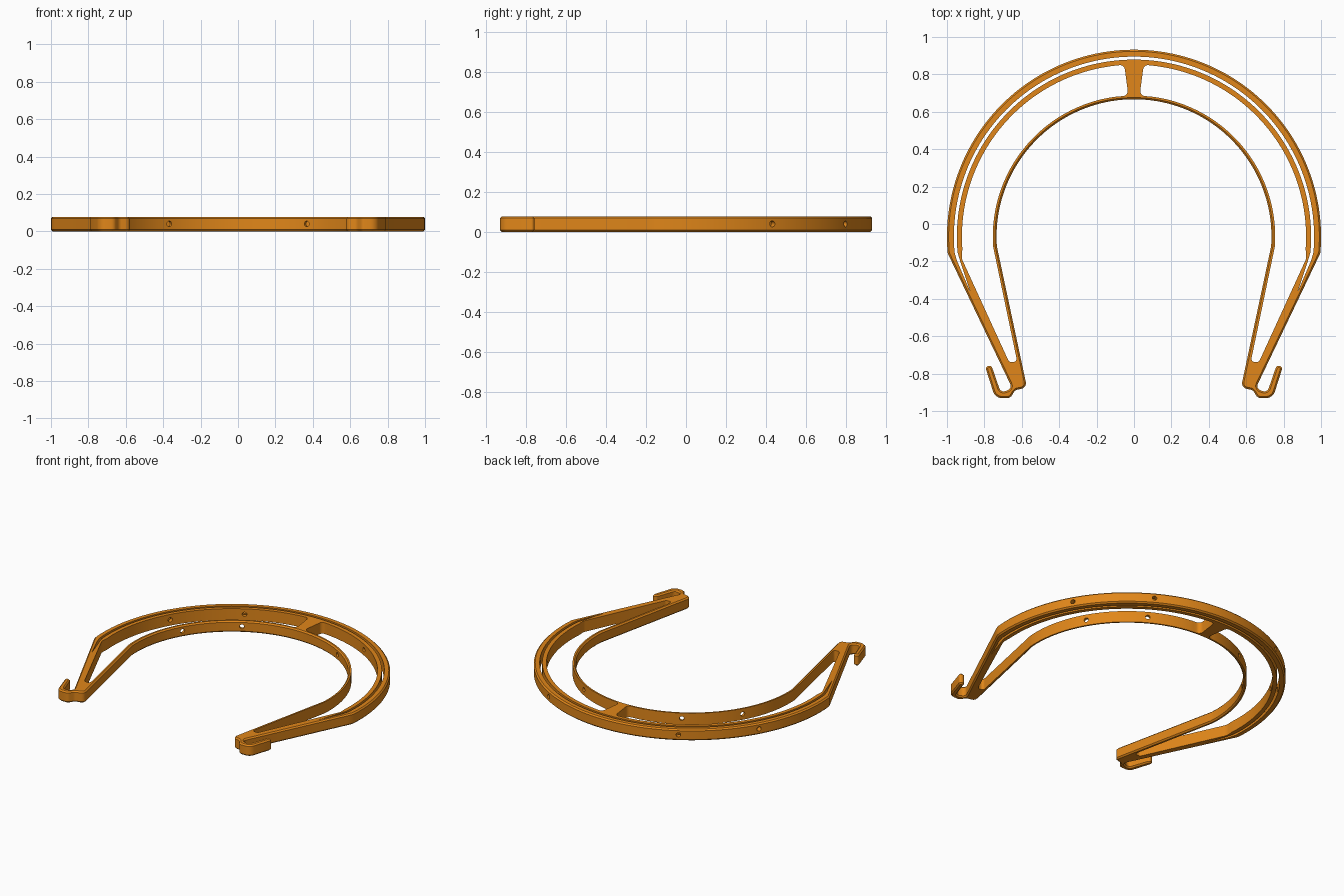
import bpy, bmesh, math
from mathutils import Vector, Matrix

if "Cube" in bpy.data.objects:
    bpy.data.objects.remove(bpy.data.objects["Cube"])

CY, H = -0.068, 0.078      # centre of the arcs, height of the band


def arc(r, a0, a1, step=2.0):
    n = max(1, round(abs(a1 - a0) / step))
    out = []
    for i in range(n + 1):
        a = math.radians(a0 + (a1 - a0) * i / n)
        out.append((r * math.cos(a), CY + r * math.sin(a), 0))
    return out


def fillet(pts, seg=6):
    """Round every (x, y, radius) corner of a closed polygon."""
    out = []
    for i, (x, y, r) in enumerate(pts):
        p = Vector((x, y))
        if r == 0:
            out.append(p)
            continue
        a = (Vector(pts[i - 1][:2]) - p)
        b = (Vector(pts[(i + 1) % len(pts)][:2]) - p)
        half = a.angle(b) / 2
        t = min(r / math.tan(half), a.length * 0.48, b.length * 0.48)
        r = t * math.tan(half)
        a.normalize()
        b.normalize()
        c = p + (a + b).normalized() * (r / math.sin(half))
        u, v = p + a * t - c, p + b * t - c
        turn = math.atan2(u.x * v.y - u.y * v.x, u.dot(v))
        for k in range(seg + 1):
            out.append(c + Matrix.Rotation(turn * k / seg, 2) @ u)
    return out


def inset(pts, d):
    out = []
    for i, p in enumerate(pts):
        e0 = (p - pts[i - 1]).normalized()
        e1 = (pts[(i + 1) % len(pts)] - p).normalized()
        n0, n1 = Vector((-e0.y, e0.x)), Vector((-e1.y, e1.x))
        m = (n0 + n1).normalized()
        out.append(p + m * (d / max(m.dot(n0), 0.5)))
    return out


def prism(bm, layers):
    """Skin a stack of equal-length outlines [(points, z), ...]."""
    rings = [[bm.verts.new((p.x, p.y, z)) for p in pts] for pts, z in layers]
    n = len(rings[0])
    for lo, hi in zip(rings, rings[1:]):
        for i in range(n):
            j = (i + 1) % n
            bm.faces.new((lo[i], lo[j], hi[j], hi[i]))
    bm.faces.new(rings[0][::-1])
    bm.faces.new(rings[-1])


def make(name, bm):
    bmesh.ops.recalc_face_normals(bm, faces=bm.faces)
    me = bpy.data.meshes.new(name)
    bm.to_mesh(me)
    bm.free()
    ob = bpy.data.objects.new(name, me)
    bpy.context.collection.objects.link(ob)
    return ob


def mirrored(pts):
    return [(-x, y, r) for x, y, r in reversed(pts)]


# Headband outline: inner arc, leg, end hook, outer arc
right = arc(0.735, 90, -4) + [
    (0.572, -0.875, 0.035), (0.635, -0.888, 0.03), (0.662, -0.931, 0.03),
    (0.742, -0.931, 0.05), (0.796, -0.762, 0.016), (0.762, -0.757, 0.016),
    (0.712, -0.902, 0.025), (0.650, -0.880, 0.025),
    (0.980, -0.190, 0.10)] + arc(1.0, -5, 90)
outline = fillet(right + mirrored(right[1:-1]))
c = 0.009
bm = bmesh.new()
prism(bm, [(inset(outline, c), 0), (outline, c), (outline, H - c), (inset(outline, c), H)])
band = make("headband", bm)

# Openings between the inner and outer bands, either side of the bridge
opening = [(0.030, 0.686, 0.055)] + arc(0.755, 83, -4)[::1] + [
    (0.624, -0.738, 0.02), (0.668, -0.738, 0.02), (0.921, -0.185, 0.06)
] + arc(0.92, -4, 83.5) + [(0.052, 0.852, 0.045)]
bm = bmesh.new()
for side in (opening, mirrored(opening)):
    prism(bm, [(fillet(side), -0.1), (fillet(side), 0.2)])

# Thin slot splitting the outer band
slot = [(0.874, -0.365, 0), (0.947, -0.195, 0.05)] + arc(0.963, -5, 185) + [
    (-0.947, -0.195, 0.05), (-0.874, -0.365, 0), (-0.932, -0.19, 0.05)
] + arc(0.947, 185, -5) + [(0.932, -0.19, 0.05)]
prism(bm, [(fillet(slot), -0.1), (fillet(slot), 0.2)])
openings = make("opening_cutter", bm)

# Radial pin holes through all bands
bm = bmesh.new()
for a in (30, 60, 120, 150):
    t = math.radians(a)
    m = (Matrix.Translation((0.9 * math.cos(t), CY + 0.9 * math.sin(t), 0.04))
         @ Matrix.Rotation(t, 4, 'Z') @ Matrix.Rotation(math.pi / 2, 4, 'Y'))
    bmesh.ops.create_cone(bm, cap_ends=True, segments=20, radius1=0.015,
                          radius2=0.015, depth=0.5, matrix=m)
pins = make("pin_hole_cutter", bm)

bpy.context.view_layer.objects.active = band
band.select_set(True)
for cutter in (openings, pins):
    mod = band.modifiers.new("cut", 'BOOLEAN')
    mod.operation = 'DIFFERENCE'
    mod.solver = 'EXACT'
    mod.object = cutter
    bpy.ops.object.modifier_apply(modifier=mod.name)
    bpy.data.objects.remove(cutter)

# Orange plastic
mat = bpy.data.materials.new("orange_plastic")
mat.diffuse_color = (0.75, 0.24, 0.01, 1)
mat.use_nodes = True
mat.node_tree.nodes["Principled BSDF"].inputs["Base Color"].default_value = mat.diffuse_color
band.data.materials.clear()
band.data.materials.append(mat)
bpy.ops.object.shade_smooth_by_angle(angle=math.radians(25))
